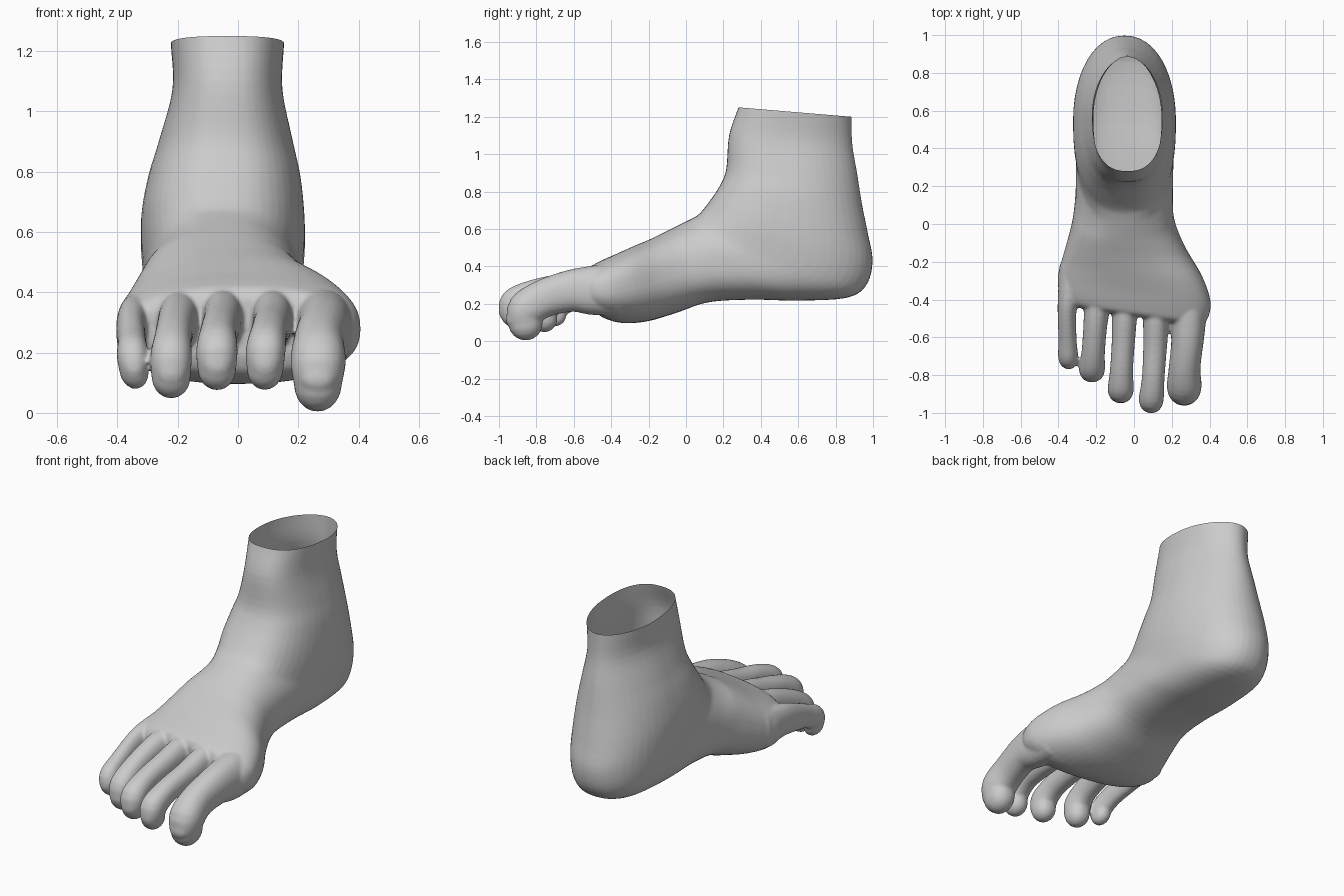
import bpy, bmesh, math
from mathutils import Vector, Matrix

if "Cube" in bpy.data.objects:
    bpy.data.objects.remove(bpy.data.objects["Cube"])


def spline(rows, steps):
    """Catmull-Rom interpolation through rows of numbers."""
    out = []
    for i in range(len(rows) - 1):
        p0, p1 = rows[max(i - 1, 0)], rows[i]
        p2, p3 = rows[i + 1], rows[min(i + 2, len(rows) - 1)]
        for s in range(steps):
            t = s / steps
            out.append([0.5 * (2 * b + (c - a) * t + (2 * a - 5 * b + 4 * c - d) * t * t
                               + (3 * b - a - 3 * c + d) * t ** 3)
                        for a, b, c, d in zip(p0, p1, p2, p3)])
    out.append(list(rows[-1]))
    return out


def loft(bm, rings):
    """Skin closed rings and cap both ends."""
    loops = [[bm.verts.new(p) for p in ring] for ring in rings]
    n = len(loops[0])
    for a, b in zip(loops, loops[1:]):
        for i in range(n):
            bm.faces.new((a[i], a[(i + 1) % n], b[(i + 1) % n], b[i]))
    bm.faces.new(loops[0][::-1])
    bm.faces.new(loops[-1])


def power(v, e):
    return math.copysign(abs(v) ** (2 / e), v)


def body_ring(row, n=48):
    ty, tz, by, bz, xc, hw, yaw, back_e = row
    ring = []
    for i in range(n):
        a = 2 * math.pi * i / n
        e = 2.5 if math.cos(a) > 0 else back_e
        u, v = power(math.cos(a), e), power(math.sin(a), e)
        ring.append(Vector((xc + hw * v,
                            (ty + by) / 2 + (ty - by) / 2 * u - yaw * hw * v,
                            (tz + bz) / 2 + (tz - bz) / 2 * u)))
    return ring


def toe(bm, path, n=24):
    pts = spline(path, 5)
    rings, side = [], Vector((1, 0, 0))

    def ring(c, t, rx, rz):
        up = side.cross(t).normalized()
        return [c + side * rx * power(math.cos(2 * math.pi * i / n), 2.2)
                + up * rz * power(math.sin(2 * math.pi * i / n), 2.2) for i in range(n)]

    for i, p in enumerate(pts):
        a, b = pts[max(i - 1, 0)], pts[min(i + 1, len(pts) - 1)]
        t = (Vector(b[:3]) - Vector(a[:3])).normalized()
        rings.append(ring(Vector(p[:3]), t, p[3], p[4]))
    # rounded tip
    x, y, z, rx, rz = pts[-1]
    for deg in (20, 40, 58, 74, 85):
        s, c = math.sin(math.radians(deg)), math.cos(math.radians(deg))
        rings.append(ring(Vector((x, y, z)) + t * rz * s, t, rx * c, rz * c))
    loft(bm, rings)
    # slightly raised nail
    m = Matrix.Translation((x, y - 0.74 * rz, z + 0.02)) @ Matrix.Diagonal((0.75 * rx, 0.40 * rz, 0.05, 1))
    bmesh.ops.create_uvsphere(bm, u_segments=16, v_segments=10, radius=1, matrix=m)


# Sections fanning from the ankle to the toe roots:
# top y, top z, bottom y, bottom z, centre x, half width, yaw, back roundness
body = [
    (.30, 1.33, .885, 1.28, -.035, .190, 0, 1.9),
    (.28, 1.25, .885, 1.20, -.035, .188, 0, 1.9),
    (.23, 1.10, .89, 1.05, -.035, .182, 0, 1.9),
    (.215, .92, .915, .90, -.040, .220, 0, 1.9),
    (.18, .83, .94, .74, -.045, .252, 0, 2.0),
    (.12, .74, .972, .58, -.050, .270, 0, 2.1),
    (.07, .68, .998, .43, -.050, .272, 0, 2.15),
    (.03, .655, .965, .30, -.050, .266, 0, 2.3),
    (.00, .64, .86, .232, -.050, .260, 0, 2.5),
    (-.03, .625, .60, .217, -.050, .258, 0, 2.7),
    (-.06, .61, .35, .222, -.052, .258, 0, 2.6),
    (-.10, .59, .12, .208, -.055, .270, .02, 2.5),
    (-.18, .55, -.05, .152, -.040, .314, .06, 2.4),
    (-.27, .51, -.20, .108, -.010, .372, .12, 2.4),
    (-.36, .468, -.32, .096, .000, .404, .15, 2.4),
    (-.43, .437, -.40, .112, .002, .398, .15, 2.4),
    (-.475, .412, -.45, .14, .005, .372, .15, 2.4),
    (-.492, .375, -.475, .19, .005, .335, .15, 2.4),
]

# Toe paths: x, y, z, half width, half height
toes = [
    [(.27, -.36, .275, .11, .14), (.283, -.50, .272, .098, .132), (.283, -.62, .268, .086, .112),
     (.268, -.76, .228, .084, .102), (.266, -.855, .168, .092, .100), (.265, -.858, .096, .080, .092)],
    [(.12, -.36, .315, .08, .11), (.115, -.50, .308, .068, .096), (.112, -.64, .288, .063, .080),
     (.102, -.81, .262, .060, .068), (.092, -.918, .208, .066, .076), (.09, -.922, .146, .061, .070)],
    [(-.045, -.34, .315, .08, .11), (-.05, -.48, .308, .068, .096), (-.055, -.60, .292, .062, .082),
     (-.066, -.77, .258, .061, .070), (-.07, -.866, .206, .069, .077), (-.07, -.870, .145, .064, .070)],
    [(-.18, -.31, .31, .08, .11), (-.195, -.44, .304, .070, .096), (-.205, -.54, .288, .063, .084),
     (-.216, -.68, .242, .062, .074), (-.222, -.757, .184, .069, .078), (-.222, -.758, .119, .065, .071)],
    [(-.325, -.22, .29, .07, .12), (-.347, -.38, .288, .056, .096), (-.355, -.48, .268, .049, .082),
     (-.352, -.61, .228, .048, .067), (-.349, -.695, .186, .053, .068), (-.345, -.70, .140, .049, .061)],
]

bm = bmesh.new()
loft(bm, [body_ring(r) for r in spline(body, 4)])
for path in toes:
    toe(bm, path)
bmesh.ops.recalc_face_normals(bm, faces=bm.faces)
mesh = bpy.data.meshes.new("foot")
bm.to_mesh(mesh)
bm.free()
foot = bpy.data.objects.new("foot", mesh)
bpy.context.collection.objects.link(foot)

# Fuse toes and body into one skin and soften the joins
remesh = foot.modifiers.new("fuse", 'REMESH')
remesh.mode = 'VOXEL'
remesh.voxel_size = 0.009
soft = foot.modifiers.new("soften", 'SMOOTH')
soft.factor = 0.5
soft.iterations = 6
bpy.context.view_layer.update()
fused = bpy.data.meshes.new_from_object(foot.evaluated_get(bpy.context.evaluated_depsgraph_get()))
foot.modifiers.clear()
foot.data = fused

# Cut the ankle open along a slightly tilted plane
bm = bmesh.new()
bm.from_mesh(fused)
bmesh.ops.bisect_plane(bm, geom=bm.verts[:] + bm.edges[:] + bm.faces[:],
                       plane_co=(0, .28, 1.25), plane_no=Vector((0, .05, .6)).normalized(),
                       clear_outer=True)
for f in bm.faces:
    f.smooth = True
    f.material_index = 0
bm.to_mesh(fused)
bm.free()

grey = bpy.data.materials.new("plain grey")
grey.diffuse_color = (0.6, 0.6, 0.6, 1)
grey.use_nodes = True
grey.node_tree.nodes["Principled BSDF"].inputs["Base Color"].default_value = grey.diffuse_color
fused.materials.clear()
fused.materials.append(grey)
